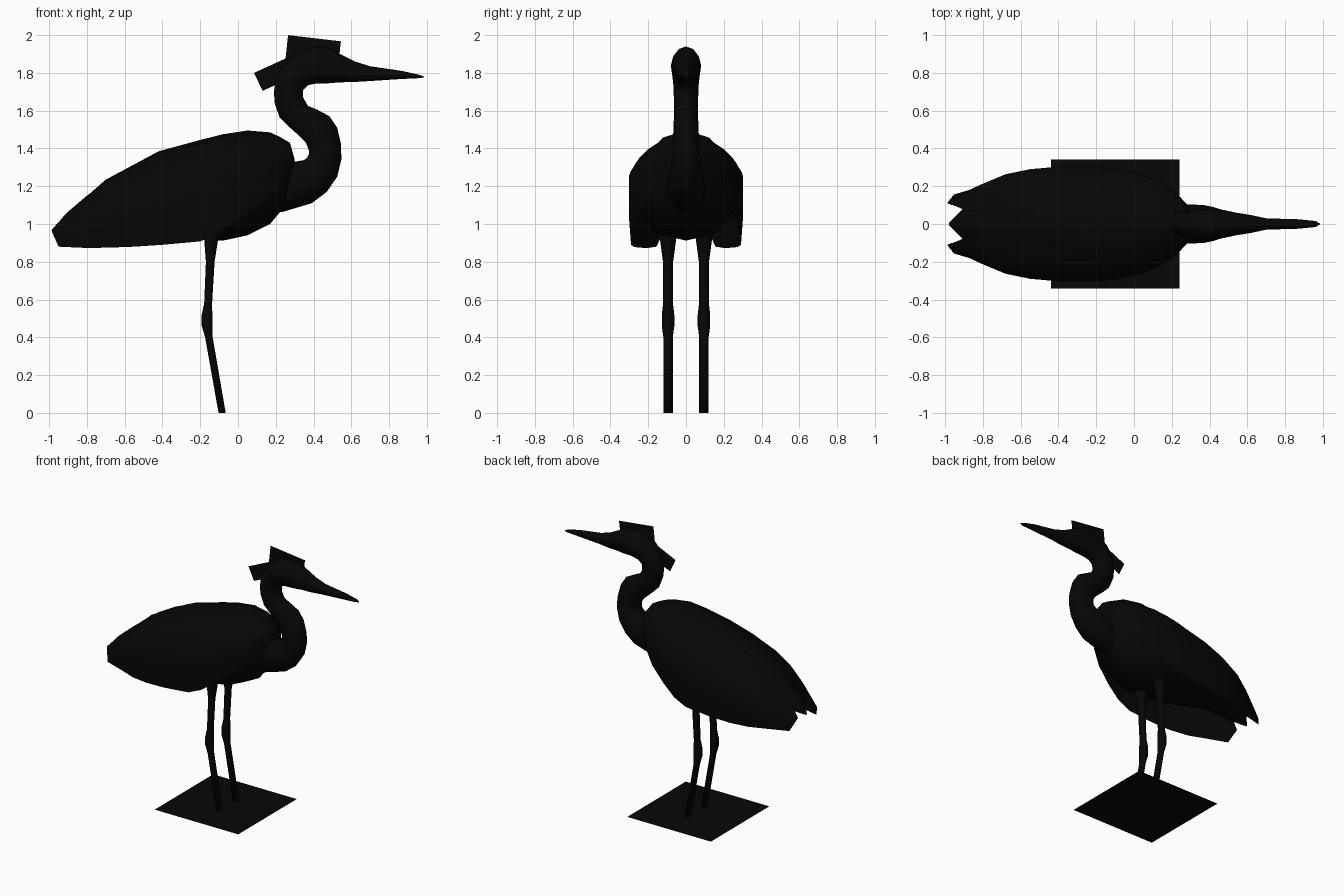
import bpy, bmesh, math

dark = bpy.data.materials.new("dark_plumage")
dark.diffuse_color = (0.002, 0.002, 0.002, 1)


def finish(name, bm, mirror=False, smooth=True):
    bmesh.ops.recalc_face_normals(bm, faces=bm.faces)
    me = bpy.data.meshes.new(name)
    bm.to_mesh(me)
    bm.free()
    ob = bpy.data.objects.new(name, me)
    bpy.context.collection.objects.link(ob)
    me.materials.append(dark)
    for p in me.polygons:
        p.use_smooth = smooth
    if mirror:
        m = ob.modifiers.new("mirror", 'MIRROR')
        m.use_axis = (False, True, False)
        m.use_mirror_merge = False
    return ob


def loft(name, rings, closed=True, mirror=False):
    """Skin a list of point rings; closed rings also get end caps."""
    bm = bmesh.new()
    vs = [[bm.verts.new(p) for p in r] for r in rings]
    n = len(rings[0])
    for a, b in zip(vs, vs[1:]):
        for i in range(n if closed else n - 1):
            j = (i + 1) % n
            bm.faces.new((a[i], a[j], b[j], b[i]))
    if closed:
        bm.faces.new(vs[0])
        bm.faces.new(vs[-1])
    return finish(name, bm, mirror)


def ring(p, q, hw, y0=0, n=12, low=1.0):
    """Ellipse spanning side-view points p and q, half-width hw; low < 1 fills out the q half."""
    out = []
    for i in range(n):
        t = 2 * math.pi * i / n
        c, s = math.cos(t) / 2, math.sin(t)
        if c < 0:
            s = math.copysign(abs(s) ** low, s)
        if abs(s) < 1e-5:
            s = 0
        out.append(((p[0] + q[0]) / 2 + (p[0] - q[0]) * c, y0 + hw * s,
                    (p[1] + q[1]) / 2 + (p[1] - q[1]) * c))
    return out


# body with pointed tail: x, top, bottom, half-width
body = [(-.98, .965, .945, .004), (-.9, 1.06, .97, .085), (-.7, 1.235, .99, .14),
        (-.42, 1.385, .94, .225), (-.2, 1.445, .915, .265), (-.08, 1.475, .912, .265),
        (.05, 1.495, .94, .245), (.17, 1.485, 1.0, .195), (.22, 1.462, 1.06, .155),
        (.275, 1.43, 1.11, .10), (.298, 1.35, 1.18, .06)]
loft("body", [ring((x, t), (x, b), w, low=.75) for x, t, b, w in body])

# S-shaped neck, head and bill: back x z, front x z, half-width
neck = [(.2, 1.36, .14, 1.05, .10), (.3, 1.33, .24, 1.065, .105),
        (.35, 1.338, .39, 1.11, .10), (.365, 1.35, .47, 1.17, .09),
        (.375, 1.368, .525, 1.25, .08), (.375, 1.39, .547, 1.34, .075),
        (.36, 1.43, .546, 1.42, .07), (.315, 1.475, .525, 1.51, .067),
        (.27, 1.515, .485, 1.57, .065), (.22, 1.565, .42, 1.605, .063),
        (.195, 1.635, .37, 1.625, .063), (.19, 1.7, .345, 1.67, .065),
        (.205, 1.79, .345, 1.71, .068), (.26, 1.87, .37, 1.735, .075),
        (.36, 1.93, .42, 1.745, .08), (.46, 1.94, .48, 1.745, .075),
        (.54, 1.9, .54, 1.75, .06), (.62, 1.86, .62, 1.752, .047),
        (.7, 1.835, .7, 1.757, .03), (.87, 1.81, .87, 1.768, .025),
        (.96, 1.79, .96, 1.772, .016), (.985, 1.78, .985, 1.776, .002)]
loft("neck_head_and_bill", [ring((a, b), (c, d), w) for a, b, c, d, w in neck])

# folded wings: x, top z, inner y, outer y, lower edge z
wing = [(-.8, 1.15, .055, .213, .873), (-.68, 1.238, .06, .263, .875),
        (-.55, 1.31, .065, .29, .88), (-.4, 1.37, .07, .303, .89),
        (-.2, 1.425, .09, .303, .908), (-.1, 1.442, .095, .295, .95),
        (0, 1.45, .10, .275, 1.02), (.12, 1.45, .09, .232, 1.10), (.21, 1.435, .07, .178, 1.18),
        (.28, 1.405, .05, .105, 1.27)]
tip = [(-.9, .075, 1.065), (-.92, .085, 1.045), (-.945, .095, 1.015), (-.968, .102, .99),
       (-.988, .11, .967), (-.97, .135, .925), (-.95, .157, .88)]
rows = [tip]
for x, zt, yi, yo, zb in wing:
    zm = zt - .34 * (zt - zb)
    row = []
    for k in range(5):
        a, f = math.radians(k * 22.5), k / 4
        row.append((x, yi + (yo - yi) * (math.sin(a) + f) / 2,
                    zm + (zt - zm) * (math.cos(a) + 1 - f) / 2))
    rows.append(row + [(x, yo, (zm + zb) / 2), (x, yo - .012, zb)])
loft("wings", rows, closed=False, mirror=True)

# legs: x, z, half-depth, half-width
leg = [(-.13, 1.0, .05, .05), (-.142, .92, .037, .043), (-.147, .8, .023, .027),
       (-.158, .58, .021, .026), (-.164, .52, .028, .033), (-.164, .46, .028, .033),
       (-.154, .4, .02, .025), (-.084, 0, .019, .025)]
loft("legs", [ring((x - d, z), (x + d, z), w, .095, 8) for x, z, d, w in leg], mirror=True)


def card(name, pts):
    bm = bmesh.new()
    bm.faces.new([bm.verts.new(p) for p in pts])
    finish(name, bm, smooth=False)


# flat cards: crest feathers and the foot sheet
card("crown_crest", [(.25, 0, 1.86), (.265, 0, 2.0), (.545, 0, 1.967), (.53, 0, 1.84)])
card("nape_crest", [(.085, 0, 1.80), (.26, 0, 1.88), (.31, 0, 1.785), (.13, 0, 1.705)])
card("foot_sheet", [(-.44, -.34, 0), (.24, -.34, 0), (.24, .34, 0), (-.44, .34, 0)])
